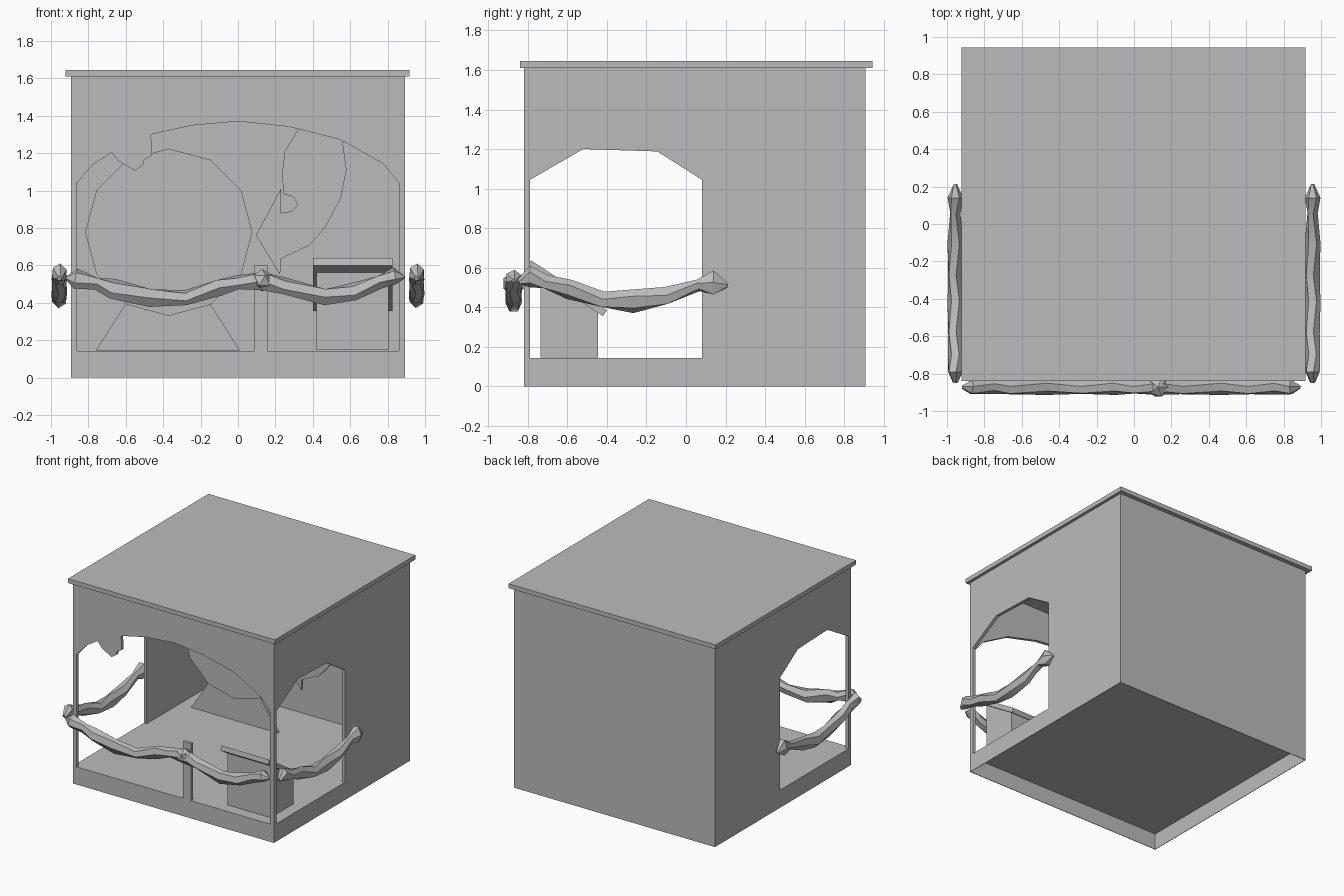
import bpy, bmesh, math
from mathutils import Vector

cube = bpy.data.objects.get("Cube")
if cube:
    bpy.data.objects.remove(cube, do_unlink=True)

grey = bpy.data.materials.new("plain_grey")
grey.use_nodes = True
grey.diffuse_color = (0.5, 0.5, 0.5, 1)
grey.node_tree.nodes["Principled BSDF"].inputs["Base Color"].default_value = (0.5, 0.5, 0.5, 1)


def finish(name, bm):
    bmesh.ops.recalc_face_normals(bm, faces=bm.faces)
    mesh = bpy.data.meshes.new(name)
    bm.to_mesh(mesh)
    bm.free()
    mesh.materials.append(grey)
    ob = bpy.data.objects.new(name, mesh)
    bpy.context.collection.objects.link(ob)
    return ob


def prism(name, outline, axis, start, end):
    """Extrude a (horizontal, z) outline along x or y."""
    bm = bmesh.new()
    def place(u, z):
        return (u, start, z) if axis == "y" else (start, u, z)
    face = bm.faces.new([bm.verts.new(place(u, z)) for u, z in outline])
    out = bmesh.ops.extrude_face_region(bm, geom=[face])
    step = Vector((0, end - start, 0) if axis == "y" else (end - start, 0, 0))
    bmesh.ops.translate(bm, vec=step, verts=[v for v in out["geom"] if isinstance(v, bmesh.types.BMVert)])
    return finish(name, bm)


def box(name, x0, x1, y0, y1, z0, z1):
    return prism(name, [(x0, z0), (x1, z0), (x1, z1), (x0, z1)], "y", y0, y1)


def smooth(ob):
    bpy.ops.object.select_all(action="DESELECT")
    ob.select_set(True)
    bpy.context.view_layer.objects.active = ob
    bpy.ops.object.shade_smooth_by_angle(angle=math.radians(35))


def garland(name, path, place):
    """Lumpy six-sided tube along (distance, z, radius) points."""
    bm = bmesh.new()
    rings = []
    for i, (s, z, r) in enumerate(path):
        a, b = path[max(i - 1, 0)], path[min(i + 1, len(path) - 1)]
        along = Vector((b[0] - a[0], b[1] - a[1])).normalized()
        ring = []
        for k in range(6):
            t = math.radians(60 * k + 25 * (i % 2))
            up, out = r * math.sin(t), min(r, 0.042) * math.cos(t)
            ring.append(bm.verts.new(place(s - along.y * up, out, z + along.x * up)))
        rings.append(ring)
    for a, b in zip(rings, rings[1:]):
        for k in range(6):
            bm.faces.new([a[k], a[(k + 1) % 6], b[(k + 1) % 6], b[k]])
    bm.faces.new(rings[0])
    bm.faces.new(rings[-1])
    smooth(finish(name, bm))


W, FRONT, BACK, FLOOR, TOP, T = 0.893, -0.82, 0.908, 0.142, 1.61, 0.025

# Roof slab, floor and thin skirt, open underneath
box("roof", -0.923, 0.917, -0.84, 0.943, TOP, 1.645)
box("floor", -W, W, FRONT, BACK, FLOOR - 0.012, FLOOR)
box("front_skirt", -W, W, FRONT, FRONT + 0.004, 0, FLOOR)
box("back_skirt", -W, W, BACK - 0.004, BACK, 0, FLOOR)
for side, x in (("left", W), ("right", -W)):
    box(side + "_skirt", x, x - math.copysign(0.004, x), FRONT, BACK, 0, FLOOR)

# Front wall with a wide arch and a broken edge
arch = [(0.86, FLOOR), (0.86, 1.043), (0.775, 1.144), (0.545, 1.273), (0.267, 1.342),
        (0, 1.37), (-0.246, 1.348), (-0.465, 1.3), (-0.46, 1.187), (-0.5, 1.166),
        (-0.51, 1.134), (-0.55, 1.107), (-0.636, 1.155), (-0.674, 1.203),
        (-0.775, 1.14), (-0.86, 1.043), (-0.86, FLOOR)]
prism("front_wall", [(-W, FLOOR), (-W, TOP), (W, TOP), (W, FLOOR)] + arch, "y", FRONT, FRONT + T)
box("front_post", 0.085, 0.157, FRONT, FRONT + T, FLOOR, 0.6)
box("back_wall", -W, W, BACK - T, BACK, FLOOR, TOP)

# Side walls with faceted openings
y0, y1 = FRONT + T, BACK - T
side_outline = [(y0, FLOOR), (y0, TOP), (y1, TOP), (y1, FLOOR), (0.08, FLOOR), (0.08, 1.045),
                (-0.145, 1.188), (-0.52, 1.2), (-0.788, 1.045), (-0.788, FLOOR)]
for side, x in (("left", W), ("right", -W)):
    prism(side + "_wall", side_outline, "x", x, x - math.copysign(T, x))

# Round board on a triangular stand
disc = [(-0.37 + 0.447 * math.sin(math.radians(30 * k)), 0.777 + 0.447 * math.cos(math.radians(30 * k)))
        for k in range(12)]
prism("round_board", disc, "y", 0.47, 0.49)
prism("board_stand", [(-0.76, 0.145), (0.01, 0.145), (-0.375, 0.75)], "y", 0.492, 0.51)

# Curved arrow hanging beside the board
arrow = [(0.096, 0.76), (0.225, 0.55), (0.23, 0.636), (0.38, 0.706), (0.465, 0.8), (0.55, 0.96),
         (0.58, 1.11), (0.56, 1.257), (0.5, 1.39), (0.4, 1.43), (0.32, 1.325), (0.25, 1.21),
         (0.235, 1.085), (0.245, 0.98), (0.294, 0.968), (0.32, 0.925), (0.29, 0.89),
         (0.23, 0.88), (0.23, 1.01)]
prism("curved_arrow", arrow, "y", 0.48, 0.5)

# Desk with a sloping top
prism("desk_body", [(-0.735, 0.147), (-0.446, 0.147), (-0.446, 0.39), (-0.735, 0.58)], "x", 0.42, 0.805)
prism("desk_top", [(-0.792, 0.6), (-0.42, 0.355), (-0.4, 0.385), (-0.785, 0.638)], "x", 0.4, 0.825)

# Garlands across the front and both sides
front_path = [(-0.92, 0.53, 0.008), (-0.87, 0.53, 0.055), (-0.755, 0.5, 0.036), (-0.67, 0.475, 0.055),
              (-0.47, 0.425, 0.055), (-0.28, 0.427, 0.04), (-0.1, 0.48, 0.05), (0, 0.51, 0.038),
              (0.13, 0.515, 0.055), (0.25, 0.49, 0.045), (0.465, 0.43, 0.05), (0.62, 0.46, 0.048),
              (0.76, 0.51, 0.04), (0.84, 0.545, 0.045), (0.89, 0.535, 0.008)]
garland("front_garland", front_path, lambda s, o, z: (s, -0.872 + o, z))

side_path = [(-0.845, 0.53, 0.015), (-0.79, 0.555, 0.055), (-0.71, 0.53, 0.04), (-0.59, 0.49, 0.05),
             (-0.42, 0.44, 0.045), (-0.27, 0.43, 0.06), (-0.1, 0.46, 0.05), (0.06, 0.51, 0.03),
             (0.14, 0.525, 0.07), (0.212, 0.51, 0.01)]
for side, x in (("left", 0.955), ("right", -0.955)):
    garland(side + "_garland", side_path, lambda s, o, z, x=x: (x + o, s, z))

# Knot at the middle of the front garland
bm = bmesh.new()
bmesh.ops.create_icosphere(bm, subdivisions=1, radius=0.06)
bmesh.ops.translate(bm, vec=(0.13, -0.872, 0.52), verts=bm.verts)
smooth(finish("garland_knot", bm))
